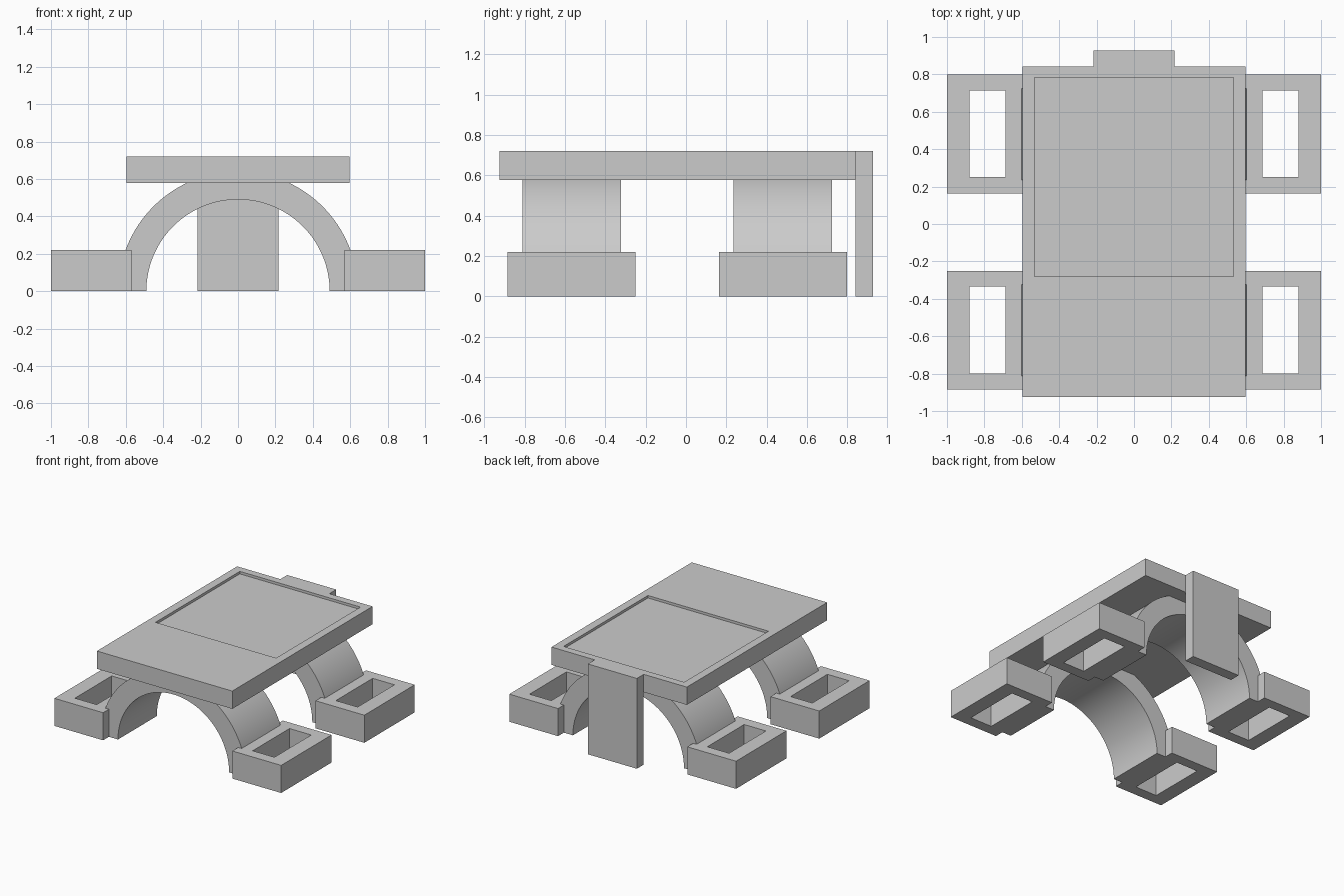
import bpy
import bmesh
from math import cos, sin, pi, radians

default_cube = bpy.data.objects.get("Cube")
if default_cube:
    bpy.data.objects.remove(default_cube, do_unlink=True)

grey = bpy.data.materials.new("plain grey")
grey.use_nodes = True
grey.diffuse_color = (0.6, 0.6, 0.6, 1)
grey.node_tree.nodes["Principled BSDF"].inputs["Base Color"].default_value = (0.6, 0.6, 0.6, 1)


def finish(name, bm):
    bmesh.ops.recalc_face_normals(bm, faces=bm.faces)
    mesh = bpy.data.meshes.new(name)
    bm.to_mesh(mesh)
    bm.free()
    mesh.materials.append(grey)
    obj = bpy.data.objects.new(name, mesh)
    bpy.context.collection.objects.link(obj)
    return obj


def bridge(bm, a, b):
    """Join two closed loops of equal length with quads."""
    for i in range(len(a)):
        j = (i + 1) % len(a)
        bm.faces.new((a[i], a[j], b[j], b[i]))


def block(name, x, y, z, hole=None, floor=None):
    """Box over the given ranges; hole = (x range, y range) cut from the top,
    down to floor, or right through when floor is None."""
    bm = bmesh.new()

    def ring(xr, yr, h):
        corners = ((0, 0), (1, 0), (1, 1), (0, 1))
        return [bm.verts.new((xr[i], yr[j], h)) for i, j in corners]

    low, high = ring(x, y, z[0]), ring(x, y, z[1])
    bridge(bm, low, high)
    if hole is None:
        bm.faces.new(low)
        bm.faces.new(high)
    else:
        rim = ring(*hole, z[1])
        base = ring(*hole, z[0] if floor is None else floor)
        bridge(bm, high, rim)
        bridge(bm, rim, base)
        if floor is None:
            bridge(bm, base, low)
        else:
            bm.faces.new(base)
            bm.faces.new(low)
    return finish(name, bm)


def arch(name, y, inner, outer, steps=64):
    """Half-round band extruded along y."""
    bm = bmesh.new()
    sections = []
    for i in range(steps + 1):
        a = pi * i / steps
        profile = ((inner, y[0]), (outer, y[0]), (outer, y[1]), (inner, y[1]))
        sections.append([bm.verts.new((r * cos(a), d, r * sin(a))) for r, d in profile])
    for a, b in zip(sections, sections[1:]):
        bridge(bm, a, b)
    bm.faces.new(sections[0])
    bm.faces.new(sections[-1])
    obj = finish(name, bm)
    bpy.ops.object.select_all(action='DESELECT')
    obj.select_set(True)
    bpy.context.view_layer.objects.active = obj
    bpy.ops.object.shade_smooth_by_angle(angle=radians(30))


# Top slab with a shallow recess toward the rear
block("top_slab", (-0.597, 0.597), (-0.925, 0.842), (0.578, 0.72),
      hole=((-0.532, 0.532), (-0.28, 0.783)), floor=0.70)

# Upright panel at the back
block("back_panel", (-0.216, 0.216), (0.842, 0.928), (0, 0.72))

# Two arches, each standing in a pair of slotted feet
for end, start in (("front", -0.885), ("rear", 0.163)):
    arch(end + "_arch", (start + 0.073, start + 0.562), 0.49, 0.64)
    for side, s in (("left", 1), ("right", -1)):
        block(f"{end}_{side}_foot", sorted((0.57 * s, s)), (start, start + 0.635), (0, 0.22),
              hole=(sorted((0.688 * s, 0.88 * s)), (start + 0.087, start + 0.551)))
